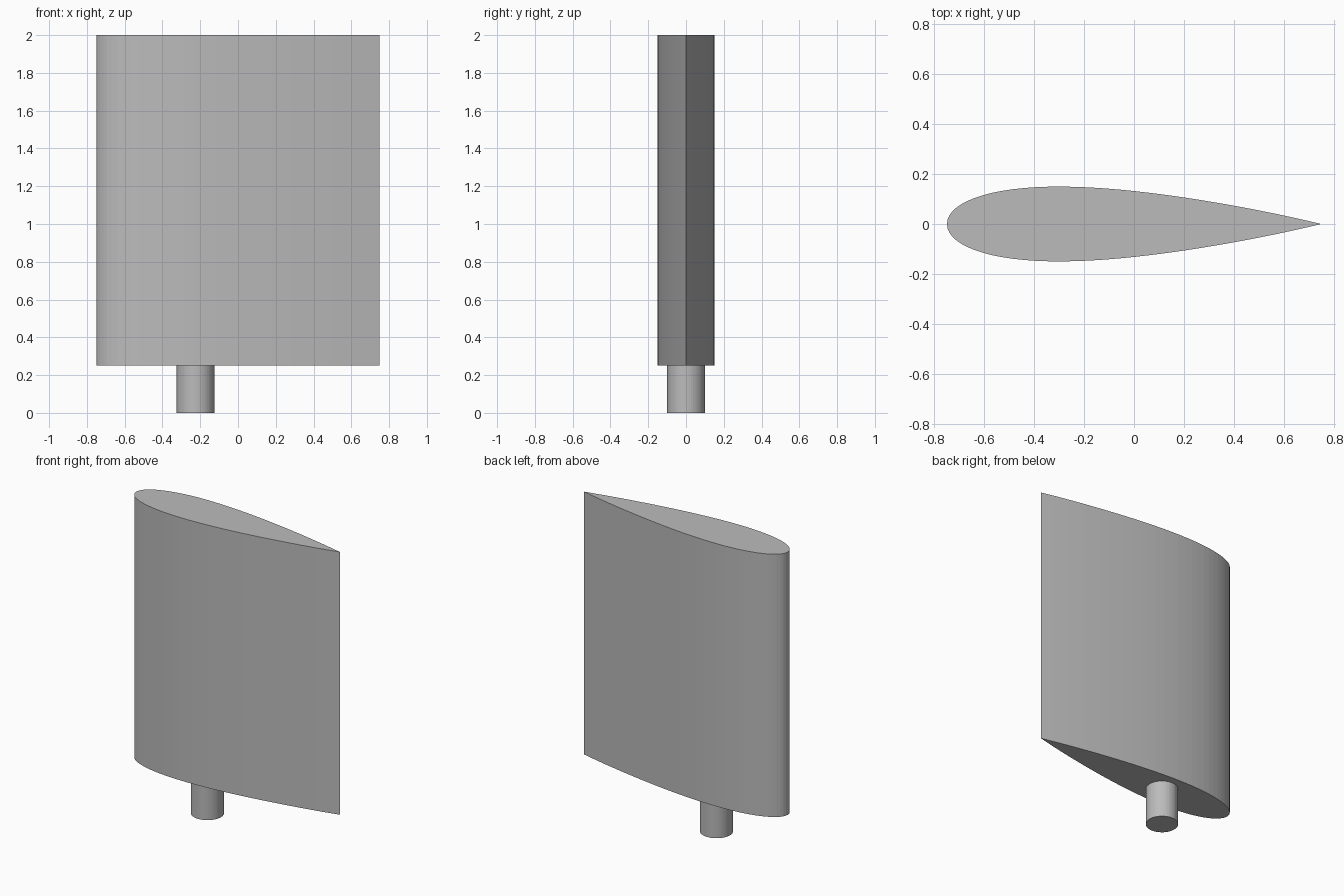
import bpy, bmesh, math

cube = bpy.data.objects.get("Cube")
if cube:
    bpy.data.objects.remove(cube, do_unlink=True)

CHORD, THICKNESS, STATIONS = 1.5, 0.2, 40
BLADE_BOTTOM, BLADE_TOP = 0.25, 2.0
STOCK_X, STOCK_RADIUS = -0.225, 0.1

# One plain grey for the whole assembly
grey = bpy.data.materials.new("plain_grey")
grey.use_nodes = True
colour = (0.5, 0.5, 0.5, 1)
grey.diffuse_color = colour
grey.node_tree.nodes["Principled BSDF"].inputs["Base Color"].default_value = colour


def half_thickness(t):
    """Symmetric foil section with a closed trailing edge."""
    return 5 * THICKNESS * CHORD * (0.2969 * math.sqrt(t) - 0.126 * t - 0.3516 * t**2
                                    + 0.2843 * t**3 - 0.1036 * t**4)


def extrude_outline(name, outline, bottom, top):
    """Closed prism from a counter-clockwise outline."""
    bm = bmesh.new()
    base = bm.faces.new([bm.verts.new((x, y, bottom)) for x, y in outline])
    extruded = bmesh.ops.extrude_face_region(bm, geom=[base], use_keep_orig=True)
    verts = [g for g in extruded["geom"] if isinstance(g, bmesh.types.BMVert)]
    bmesh.ops.translate(bm, verts=verts, vec=(0, 0, top - bottom))
    bmesh.ops.recalc_face_normals(bm, faces=bm.faces)
    mesh = bpy.data.meshes.new(name)
    bm.to_mesh(mesh)
    bm.free()
    mesh.materials.append(grey)
    obj = bpy.data.objects.new(name, mesh)
    bpy.context.collection.objects.link(obj)
    return obj


# Rudder blade: stations bunched toward the rounded leading edge
ts = [(1 - math.cos(math.pi * i / STATIONS)) / 2 for i in range(STATIONS + 1)]
lower = [(t * CHORD - CHORD / 2, -half_thickness(t)) for t in ts[:-1]]
tail = [(CHORD / 2, 0)]
upper = [(x, -y) for x, y in reversed(lower[1:])]
extrude_outline("rudder_blade", lower + tail + upper, BLADE_BOTTOM, BLADE_TOP)

# Round stock below the blade
SIDES = 48
angles = [2 * math.pi * i / SIDES for i in range(SIDES)]
ring = [(STOCK_X + STOCK_RADIUS * math.cos(a), STOCK_RADIUS * math.sin(a)) for a in angles]
extrude_outline("rudder_stock", ring, 0, BLADE_BOTTOM)
